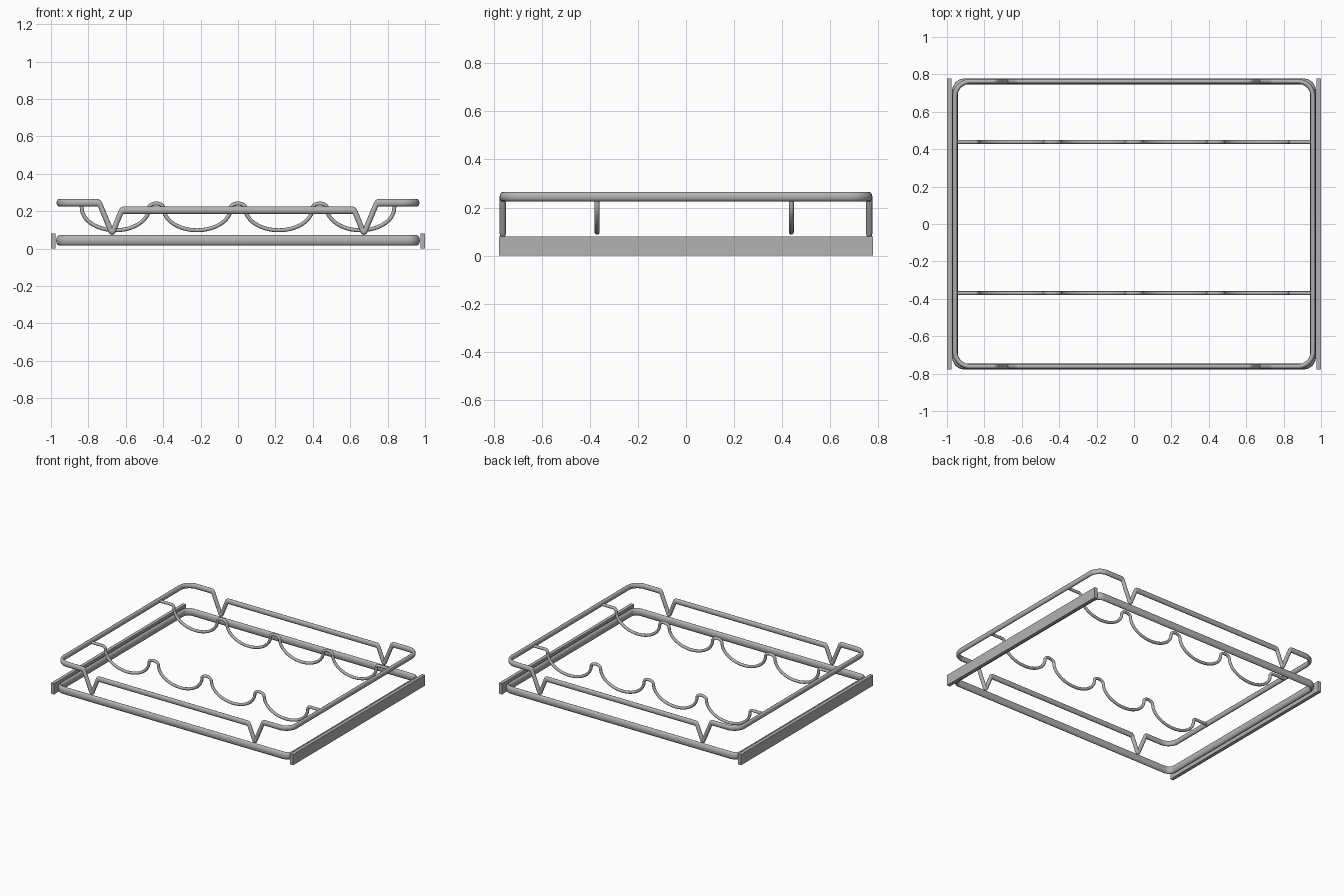
import bpy, math
from mathutils import Vector

if "Cube" in bpy.data.objects:
    bpy.data.objects.remove(bpy.data.objects["Cube"])

steel = bpy.data.materials.new("brushed_grey_steel")
steel.diffuse_color = (0.45, 0.45, 0.45, 1)
steel.use_nodes = True
steel.node_tree.nodes["Principled BSDF"].inputs["Base Color"].default_value = steel.diffuse_color


def rounded(corners, closed, steps=8):
    """Polyline with circular fillets; corners are (x, y, z, radius)."""
    pts, n = [], len(corners)
    for i, c in enumerate(corners):
        p, r = Vector(c[:3]), c[3]
        if r == 0 or (not closed and i in (0, n - 1)):
            pts.append(p)
            continue
        u = (Vector(corners[i - 1][:3]) - p).normalized()
        v = (Vector(corners[(i + 1) % n][:3]) - p).normalized()
        w = math.sin(u.angle(v) / 2)
        a, b = p + u * r, p + v * r
        for k in range(steps + 1):
            t = k / steps
            f, g, h = (1 - t) ** 2, 2 * w * t * (1 - t), t * t
            pts.append((a * f + p * g + b * h) / (f + g + h))
    return pts


def rod(name, pts, radius, closed=False, stretch=1.0):
    """Smooth bent rod; stretch makes the section taller than wide."""
    cu = bpy.data.curves.new(name, 'CURVE')
    cu.dimensions = '3D'
    cu.bevel_depth = radius
    cu.bevel_resolution = 4
    cu.use_fill_caps = True
    cu.twist_mode = 'MINIMUM'
    sp = cu.splines.new('POLY')
    sp.points.add(len(pts) - 1)
    for q, p in zip(sp.points, pts):
        q.co = (p.x, p.y, p.z / stretch, 1)
    sp.use_cyclic_u = closed
    ob = bpy.data.objects.new(name, cu)
    bpy.context.collection.objects.link(ob)
    bpy.ops.object.select_all(action='DESELECT')
    ob.select_set(True)
    bpy.context.view_layer.objects.active = ob
    bpy.ops.object.convert(target='MESH')
    ob = bpy.context.object
    for v in ob.data.vertices:
        v.co.z *= stretch
    ob.data.materials.clear()
    ob.data.materials.append(steel)
    bpy.ops.object.shade_smooth_by_angle(angle=math.radians(50))
    return ob


# flat side rails
for side, label in ((-1, "left"), (1, "right")):
    bpy.ops.mesh.primitive_cube_add(size=1, location=(side * 0.9875, 0, 0.04))
    ob = bpy.context.object
    ob.name = label + "_side_rail"
    ob.scale = (0.025, 1.556, 0.08)
    bpy.ops.object.transform_apply(location=False, rotation=False, scale=True)
    ob.data.materials.append(steel)

X, Y = 0.957, 0.762

# lower frame: rounded rectangle
base = [(-X, -Y, 0.044, 0.05), (X, -Y, 0.044, 0.05),
        (X, Y, 0.044, 0.05), (-X, Y, 0.044, 0.05)]
rod("lower_frame", rounded(base, True), 0.0155, True, 1.8)

# upper frame: rounded loop with V-shaped feet at front and back
left = [(-X, 0.245, 0.08), (-0.742, 0.245, 0.012),
        (-0.673, 0.08, 0.02), (-0.622, 0.205, 0.012)]
profile = left + [(-x, z, r) for x, z, r in reversed(left)]
loop = [(x, -Y, z, r) for x, z, r in profile]
loop += [(x, Y, z, r) for x, z, r in reversed(profile)]
rod("upper_frame", rounded(loop, True), 0.0132, True, 1.5)

# wavy bottle cradles: four cups joined by narrow bumps
PITCH, CUP, MID = 0.437, 0.18, 0.218
BUMP = PITCH / 2 - CUP
for label, y in (("front", -0.37), ("back", 0.438)):
    pts = rounded([(-X, y, 0.24, 0), (-1.5 * PITCH - CUP, y, 0.24, 0.02),
                   (-1.5 * PITCH - CUP, y, MID, 0)], False)[:-1]
    for i in range(4):
        cx = (i - 1.5) * PITCH
        for k in range(25):
            a = math.pi * k / 24
            pts.append(Vector((cx - CUP * math.cos(a), y, MID - 0.12 * math.sin(a))))
        if i < 3:
            for k in range(1, 12):
                a = math.pi * k / 12
                pts.append(Vector((cx + PITCH / 2 - BUMP * math.cos(a), y,
                                   MID + 0.023 * math.sin(a))))
    pts += rounded([(1.5 * PITCH + CUP, y, MID, 0), (1.5 * PITCH + CUP, y, 0.24, 0.02),
                    (X, y, 0.24, 0)], False)[1:]
    rod(label + "_cradle_wire", pts, 0.0105)
